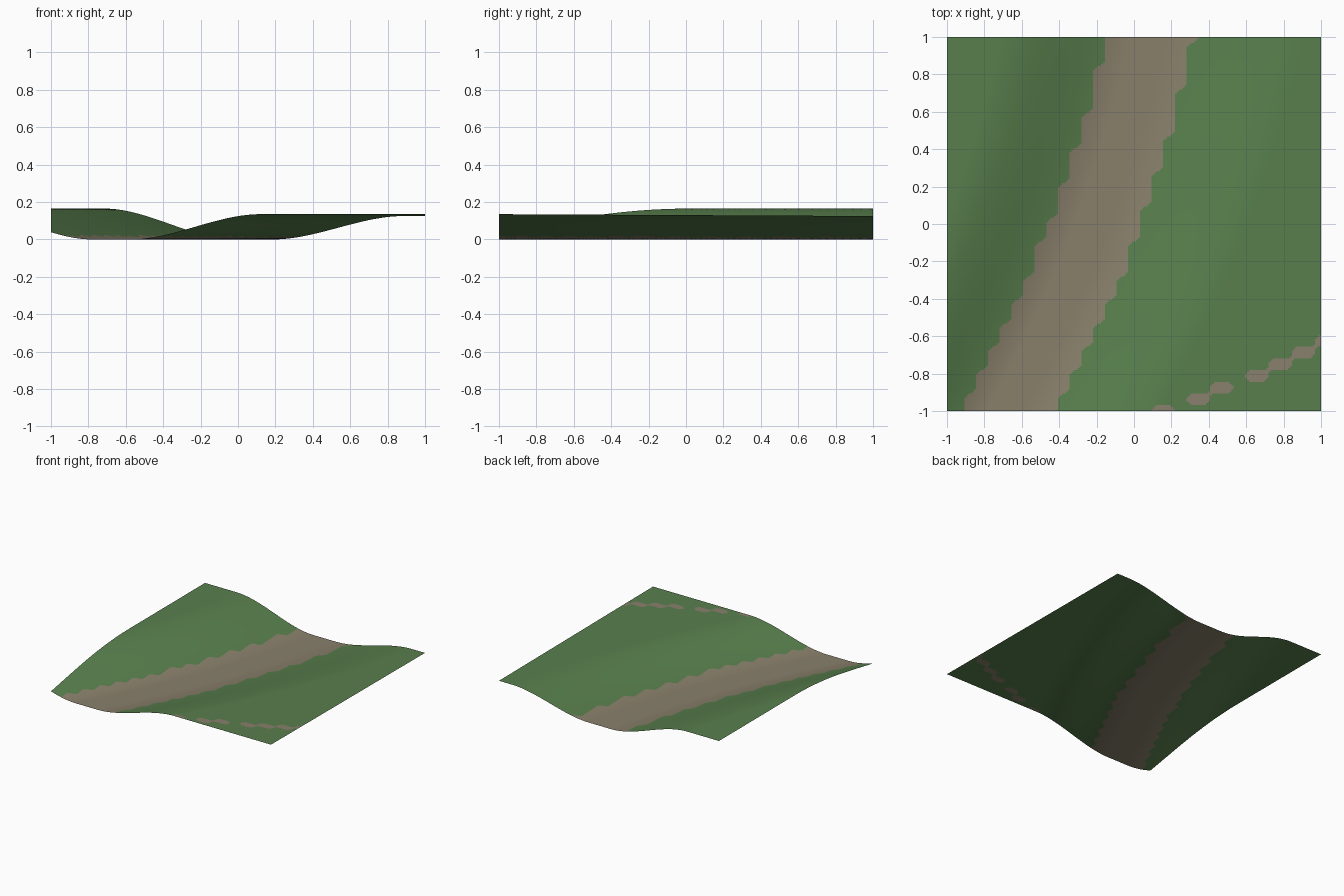
import bpy, bmesh
from math import floor

cube = bpy.data.objects.get("Cube")
if cube:
    bpy.data.objects.remove(cube, do_unlink=True)

CELL = 1 / 16          # spacing of the coarse paint lattice
FINE = 192             # faces along each side of the sheet
TRAIL_STARTS = (2, 5, 7, 10, 12, 14, 16)   # first lattice column of each trail row


def material(name, color):
    mat = bpy.data.materials.new(name)
    mat.use_nodes = True
    mat.diffuse_color = color
    mat.node_tree.nodes["Principled BSDF"].inputs["Base Color"].default_value = color
    return mat


# Curved left and right banks of the dirt road
def left_bank(y):
    return -0.455 + 0.394 * y - 0.083 * y * y


def right_bank(y):
    return 0.037 + 0.371 * y - 0.093 * y * y


# Valley along the road, with a hill on each side
def height(x, y):
    d = x - (left_bank(y) + right_bank(y)) / 2
    t = min(max((abs(d) - 0.1) / 0.7, 0), 1)
    top = 0.165 if d < 0 else 0.135 - 0.005 * (y + 1)
    return top * t * t * (3 - 2 * t)


# Whether a lattice point is dirt: the road, or the thin broken trail
def is_dirt(i, j):
    x, y = i * CELL, j * CELL
    if left_bank(y) <= x <= right_bank(y):
        return 1
    row = j + 16
    return int(0 <= row < len(TRAIL_STARTS) and 0 <= i - TRAIL_STARTS[row] <= 1)


# Blend between lattice points, which rounds the stepped borders
def dirt_amount(x, y):
    u, v = x / CELL, y / CELL
    i, j = floor(u), floor(v)
    u, v = u - i, v - j
    low = is_dirt(i, j) * (1 - u) + is_dirt(i + 1, j) * u
    high = is_dirt(i, j + 1) * (1 - u) + is_dirt(i + 1, j + 1) * u
    return low * (1 - v) + high * v


# Terrain sheet
bm = bmesh.new()
bmesh.ops.create_grid(bm, x_segments=FINE, y_segments=FINE, size=1)
for face in bm.faces:
    center = face.calc_center_median()
    face.material_index = int(dirt_amount(center.x, center.y) > 0.48)
    face.smooth = True
for vert in bm.verts:
    vert.co.z = height(vert.co.x, vert.co.y)
mesh = bpy.data.meshes.new("terrain")
bm.to_mesh(mesh)
bm.free()
mesh.materials.append(material("grass green", (0.098, 0.212, 0.074, 1)))
mesh.materials.append(material("dirt brown", (0.250, 0.216, 0.148, 1)))
terrain = bpy.data.objects.new("terrain", mesh)
bpy.context.collection.objects.link(terrain)
